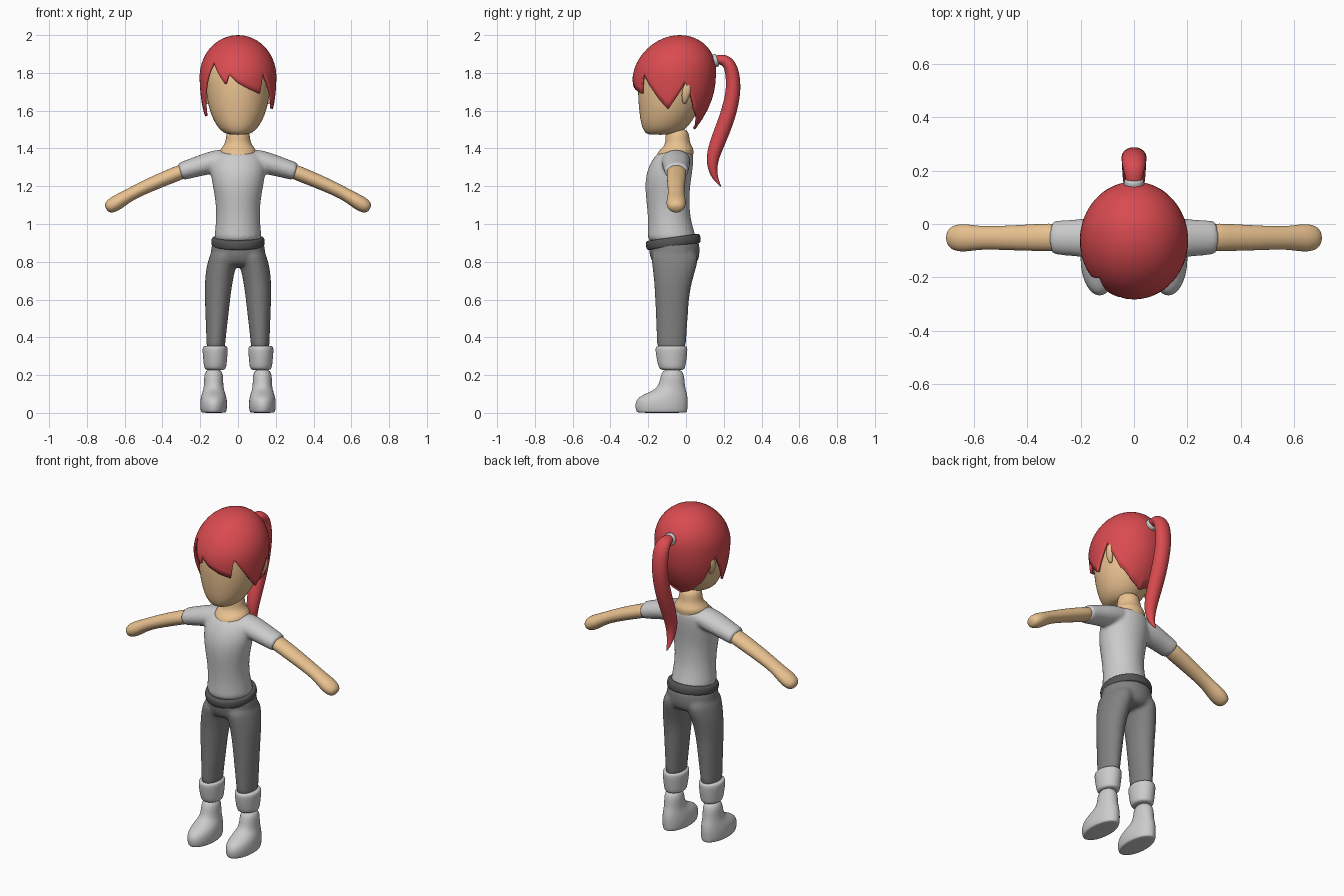
import bpy, bmesh, math
from mathutils import Vector

X, Y, Z = Vector((1, 0, 0)), Vector((0, 1, 0)), Vector((0, 0, 1))


def mat(name, col):
    m = bpy.data.materials.new(name)
    m.diffuse_color = (*col, 1)
    return m


SKIN = mat("skin", (0.82, 0.54, 0.28))
RED = mat("red_hair", (0.70, 0.07, 0.08))
CLOTH = mat("dark_cloth", (0.22, 0.22, 0.22))
DARK = mat("dark_belt", (0.09, 0.09, 0.09))


def tube(bm, pts, side, axis=None, flip=1, n=16):
    """Elliptical loft; pts are (x, y, z, radius along side, other radius)."""
    rings = []
    for i, (x, y, z, a, b) in enumerate(pts):
        p, q = pts[max(i - 1, 0)], pts[min(i + 1, len(pts) - 1)]
        t = axis or (Vector(q[:3]) - Vector(p[:3])).normalized()
        v = t.cross(side).normalized()
        ring = []
        for k in range(n):
            w = 2 * math.pi * k / n
            co = Vector((x, y, z)) + side * a * math.cos(w) + v * b * math.sin(w)
            ring.append(bm.verts.new((co.x * flip, co.y, co.z)))
        rings.append(ring)
    for r, s in zip(rings, rings[1:]):
        for k in range(n):
            bm.faces.new((r[k], r[(k + 1) % n], s[(k + 1) % n], s[k]))
    bm.faces.new(rings[0])
    bm.faces.new(rings[-1])


def finish(name, bm, material=None, subsurf=2):
    bmesh.ops.recalc_face_normals(bm, faces=bm.faces)
    me = bpy.data.meshes.new(name)
    bm.to_mesh(me)
    bm.free()
    for p in me.polygons:
        p.use_smooth = True
    ob = bpy.data.objects.new(name, me)
    bpy.context.collection.objects.link(ob)
    if material:
        me.materials.append(material)
    if subsurf:
        ob.modifiers.new("Subsurf", "SUBSURF").levels = subsurf
        ob.modifiers["Subsurf"].render_levels = subsurf
    return ob


def part(name, pts, side, axis=None, material=None, pair=False):
    bm = bmesh.new()
    for f in ((1, -1) if pair else (1,)):
        tube(bm, pts, side, axis, f)
    return finish(name, bm, material)


def blended(name, body, limb, side, material=None):
    """Body loft and two mirrored limbs fused into one smooth skin."""
    bm = bmesh.new()
    tube(bm, body, X, Z)
    for f in (1, -1):
        tube(bm, limb, side, None, f)
    ob = finish(name, bm, material)
    r = ob.modifiers.new("Remesh", "REMESH")
    r.mode, r.voxel_size, r.use_smooth_shade = "VOXEL", 0.009, True
    s = ob.modifiers.new("Smooth", "SMOOTH")
    s.factor, s.iterations = 0.5, 8
    return ob


def up(rows, x=0):
    """Upright rows (z, half width, front y, back y) to loft points."""
    return [(x, (f + b) / 2, z, rx, (b - f) / 2) for z, rx, f, b in rows]


# head, ears and neck
part("head", up([(1.472, .045, -.20, -.07), (1.483, .08, -.22, -.03), (1.52, .118, -.24, .02),
                 (1.60, .156, -.252, .07), (1.70, .174, -.26, .11), (1.80, .174, -.255, .125),
                 (1.88, .145, -.21, .10), (1.94, .085, -.14, .04)]), X, Z, SKIN)
part("ears", [(.160, -.008, 1.635, .008, .008), (.170, -.005, 1.66, .016, .018),
              (.178, .002, 1.70, .018, .026), (.180, .006, 1.735, .012, .018),
              (.178, .006, 1.755, .004, .005)], X, Z, SKIN, True)
part("neck", up([(1.33, .09, -.165, .035), (1.375, .10, -.157, .042), (1.395, .096, -.137, .042),
                 (1.412, .08, -.118, .032), (1.44, .064, -.108, .018),
                 (1.51, .064, -.112, .018)]), X, Z, SKIN)

# shirt with short sleeves
blended("shirt",
        up([(.89, .132, -.208, .065), (.95, .126, -.205, .05), (1.02, .118, -.203, .028),
            (1.10, .119, -.21, .02), (1.18, .132, -.219, .022), (1.25, .146, -.217, .032),
            (1.31, .150, -.198, .04), (1.36, .135, -.168, .042), (1.387, .105, -.135, .035)]),
        [(.05, -.053, 1.345, .075, .05), (.10, -.053, 1.337, .078, .06), (.16, -.053, 1.32, .077, .06),
         (.23, -.052, 1.30, .070, .053), (.30, -.051, 1.278, .065, .049), (.308, -.051, 1.276, .063, .047)], Y)

# bare arms with mitten hands
part("arms", [(.27, -.05, 1.288, .053, .040), (.33, -.05, 1.264, .053, .040),
              (.45, -.052, 1.215, .048, .038), (.56, -.052, 1.163, .043, .034),
              (.61, -.052, 1.132, .050, .038), (.65, -.052, 1.108, .054, .042),
              (.683, -.052, 1.088, .045, .036), (.698, -.052, 1.079, .022, .018)], Y, None, SKIN, True)

# trousers
blended("trousers",
        up([(.77, .11, -.15, .035), (.80, .148, -.187, .068), (.85, .150, -.198, .077),
            (.90, .140, -.203, .073), (.915, .134, -.20, .07)]),
        [(.118, -.077, .32, .050, .077), (.117, -.077, .38, .051, .079), (.112, -.075, .50, .061, .086),
         (.108, -.074, .62, .070, .092), (.100, -.068, .72, .077, .106),
         (.083, -.060, .80, .080, .126), (.070, -.060, .87, .070, .130)], X, CLOTH)

# belt, tilted up towards the back
tilt = Vector((0, -.14, 1)).normalized()
part("belt", [(*(Vector((0, -.067, .905)) + tilt * d), r, r + .005) for d, r in
              ((-.027, .132), (-.022, .142), (0, .146), (.022, .142), (.027, .130))], X, tilt, DARK)

# boots with thick cuffs
part("boots", up([(0, .060, -.255, .0), (.004, .069, -.266, .009), (.04, .074, -.274, .012),
                  (.075, .071, -.264, .012), (.10, .064, -.222, .008), (.12, .057, -.172, .002),
                  (.15, .051, -.14, -.006), (.24, .052, -.132, -.01)], .129), X, Z, None, True)
part("boot_cuffs", up([(.225, .048, -.13, -.012), (.237, .060, -.146, -.003), (.28, .064, -.156, .004),
                       (.33, .069, -.164, .01), (.35, .067, -.162, .008),
                       (.356, .054, -.147, -.004)], .121), X, Z, None, True)

# hair cap: lower edge height by angle from the front, in degrees
EDGE = [(-180, 1.50), (-150, 1.53), (-125, 1.60), (-112, 1.70), (-106, 1.75), (-92, 1.66), (-78, 1.57),
        (-66, 1.67), (-56, 1.76), (-43, 1.86), (-26, 1.77), (-19, 1.735), (-14, 1.79), (0, 1.745),
        (17, 1.715), (36, 1.69), (34.1, 1.69), (41, 1.80), (52, 1.74), (68, 1.66), (81, 1.605),
        (95, 1.68), (106, 1.75), (112, 1.70), (125, 1.60), (150, 1.53), (180, 1.50)]
EDGE.remove((34.1, 1.69))


def edge(a):
    for (p, u), (q, v) in zip(EDGE, EDGE[1:]):
        if p <= a <= q:
            return u + (v - u) * (a - p) / (q - p)


bm = bmesh.new()
N, M = 180, 16
top = bm.verts.new((0, -.0325, 2.0))
cols = []
for i in range(N):
    deg = -180 + 360 * i / N
    a, low, col = math.radians(deg), edge(deg), []
    taper = .22 + .28 * max(0, -math.cos(a))
    for j in range(1, M + 1):
        z = 2 - (2 - low) * (j / M) ** 1.8
        h = (z - 1.78) / .22
        f = math.sqrt(max(0, 1 - h * h)) if h > 0 else 1 - taper * ((1.78 - z) / .28) ** 2
        col.append(bm.verts.new((.203 * f * math.sin(a),
                                 -.0625 + .03 * max(h, 0) - .220 * f * math.cos(a), z)))
    cols.append(col)
for i in range(N):
    c, d = cols[i], cols[(i + 1) % N]
    bm.faces.new((top, c[0], d[0]))
    for j in range(M - 1):
        bm.faces.new((c[j], c[j + 1], d[j + 1], d[j]))
hair = finish("hair", bm, RED, 0)
sol = hair.modifiers.new("Thickness", "SOLIDIFY")
sol.thickness, sol.offset = .014, -1

# ponytail and its band
part("ponytail", [(0, .135, 1.86, .026, .022), (0, .17, 1.872, .032, .026), (0, .21, 1.868, .042, .034),
                  (0, .24, 1.83, .048, .038), (0, .252, 1.75, .048, .039), (0, .247, 1.67, .047, .041),
                  (0, .215, 1.55, .046, .043), (0, .165, 1.43, .043, .042), (0, .136, 1.34, .036, .034),
                  (0, .143, 1.27, .024, .022), (0, .165, 1.225, .012, .010),
                  (0, .186, 1.197, .002, .002)], X, None, RED)
part("hair_band", [(0, .135, 1.858, .030, .028), (0, .139, 1.859, .037, .035), (0, .152, 1.864, .038, .036),
                   (0, .165, 1.869, .037, .035), (0, .169, 1.870, .030, .028)], X)
